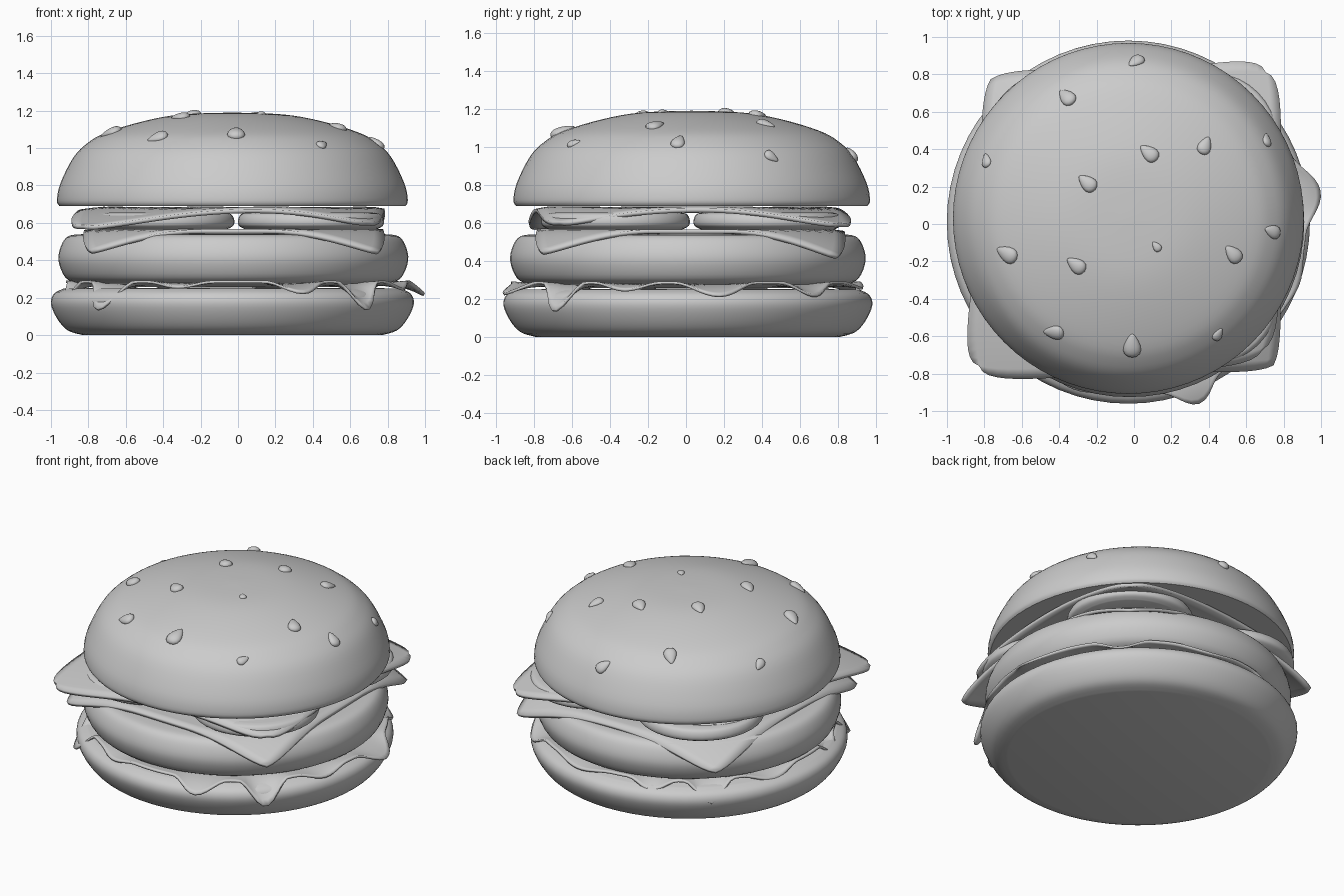
import bpy, bmesh, math
from mathutils import Vector, Matrix

cube = bpy.data.objects.get("Cube")
if cube:
    bpy.data.objects.remove(cube, do_unlink=True)

grey = bpy.data.materials.new("plain grey")
grey.use_nodes = True
grey.diffuse_color = (0.6, 0.6, 0.6, 1)
grey.node_tree.nodes["Principled BSDF"].inputs["Base Color"].default_value = (0.6, 0.6, 0.6, 1)


def finish(name, bm, angle=50, thickness=0):
    bmesh.ops.recalc_face_normals(bm, faces=bm.faces)
    mesh = bpy.data.meshes.new(name)
    bm.to_mesh(mesh)
    bm.free()
    mesh.materials.append(grey)
    obj = bpy.data.objects.new(name, mesh)
    bpy.context.collection.objects.link(obj)
    if thickness:
        solid = obj.modifiers.new("thickness", "SOLIDIFY")
        solid.thickness = thickness
        solid.offset = 0
    bpy.ops.object.select_all(action="DESELECT")
    obj.select_set(True)
    bpy.context.view_layer.objects.active = obj
    bpy.ops.object.shade_smooth_by_angle(angle=math.radians(angle))
    return obj


def smooth_path(points, steps=4):
    """Catmull-Rom curve through profile points."""
    pts = [Vector(p) for p in points]
    out = []
    for i in range(len(pts) - 1):
        a, b, c, d = pts[max(i - 1, 0)], pts[i], pts[i + 1], pts[min(i + 2, len(pts) - 1)]
        for s in range(steps):
            t = s / steps
            out.append(0.5 * (2 * b + (c - a) * t + (2 * a - 5 * b + 4 * c - d) * t**2
                              + (3 * b - 3 * c + d - a) * t**3))
    return out + [pts[-1]]


def lathe(name, profile, centre, segments=64):
    """Turn a radius/height profile about a vertical axis."""
    bm = bmesh.new()
    path = [bm.verts.new((centre[0] + p.x, centre[1], p.y)) for p in profile]
    edges = [bm.edges.new(pair) for pair in zip(path, path[1:])]
    bmesh.ops.spin(bm, geom=path + edges, cent=(*centre, 0), axis=(0, 0, 1),
                   angle=math.tau, steps=segments, use_duplicate=False)
    bmesh.ops.remove_doubles(bm, verts=bm.verts, dist=0.0005)
    return finish(name, bm)


def sheet(name, corners, height, drops, start, rounding, wave, thickness, n=28):
    """Thin square slice whose four corners sag past a start radius."""
    bm = bmesh.new()
    grid = []
    for j in range(n + 1):
        for i in range(n + 1):
            u, v = i / n, j / n
            weights = ((1 - u) * (1 - v), u * (1 - v), u * v, (1 - u) * v)
            x = sum(w * c[0] for w, c in zip(weights, corners))
            y = sum(w * c[1] for w, c in zip(weights, corners))
            edge = ((2 * u - 1) * (2 * v - 1)) ** 2
            k = 1 - rounding * edge ** 3
            x, y = x * k, y * k
            r = math.hypot(x, y)
            sag = sum(w * d for w, d in zip(weights, drops))
            z = height - sag * (max(0, r - start) / (1.05 - start)) ** 1.3
            z += wave * math.sin(4 * math.atan2(y, x) + 0.6) * min(1, r) ** 2
            grid.append(bm.verts.new((x, y, z)))
    for j in range(n):
        for i in range(n):
            a = j * (n + 1) + i
            bm.faces.new((grid[a], grid[a + 1], grid[a + n + 2], grid[a + n + 1]))
    return finish(name, bm, 60, thickness)


# Buns and patty
lathe("bottom_bun", [Vector((0, 0))] + smooth_path(
    [(0.8, 0), (0.88, 0.025), (0.935, 0.085), (0.97, 0.165), (0.955, 0.22), (0.9, 0.25)])
    + [Vector((0, 0.255))], (-0.03, 0.01))
lathe("patty", [Vector((0, 0.27))] + smooth_path(
    [(0.84, 0.275), (0.9, 0.31), (0.935, 0.4), (0.92, 0.48), (0.88, 0.53), (0.8, 0.54)])
    + [Vector((0, 0.54))], (-0.025, 0.01))
CROWN = (-0.03, 0.03)
dome = smooth_path([(0.925, 0.69), (0.938, 0.72), (0.92, 0.81), (0.85, 0.95), (0.77, 1.03),
                    (0.67, 1.085), (0.47, 1.145), (0.27, 1.18), (0, 1.19)])
lathe("top_bun", [Vector((0, 0.69))] + dome, CROWN, 72)

# Lower lettuce: angle, half width, extra reach, droop of each hanging tip
TIPS = [(10, 14, 0.09, 0.07), (45, 12, 0.04, 0.07), (80, 16, 0.02, 0.03), (112, 10, 0.03, 0.06),
        (134, 10, 0.08, 0.12), (160, 14, 0.03, 0.05), (196, 9, 0.04, 0.09), (222, 11, 0.09, 0.15),
        (250, 12, 0.02, 0.03), (290, 11, 0.1, 0.06), (315, 10, 0.06, 0.15), (340, 12, 0.02, 0.04)]
bm = bmesh.new()
rings, spokes = 12, 180
rows = []
for k in range(rings + 1):
    t = k / rings
    row = []
    for s in range(spokes):
        deg = 360 * s / spokes
        reach, droop = 0.92, 0.0
        for angle, width, extra, fall in TIPS:
            d = abs((deg - angle + 180) % 360 - 180) / width
            if d < 1:
                bump = 0.5 + 0.5 * math.cos(math.pi * d)
                reach += extra * bump
                droop += fall * bump
        r = 0.7 + (reach - 0.7) * t
        z = 0.265 + 0.02 * t - droop * t ** 3
        a = math.radians(deg)
        row.append(bm.verts.new((r * math.cos(a), r * math.sin(a), z)))
    rows.append(row)
for inner, outer in zip(rows, rows[1:]):
    for s in range(spokes):
        q = (s + 1) % spokes
        bm.faces.new((inner[s], outer[s], outer[q], inner[q]))
finish("lower_lettuce", bm, 60, 0.014)

# Cheese slice draped over the patty
sheet("cheese_slice", [(-0.83, -0.75), (0.79, -0.8), (0.75, 0.84), (-0.81, 0.82)],
      0.555, (0.11, 0.11, 0.13, 0.12), 0.8, 0.06, 0, 0.022)

# Four tomato slices
for side, x in (("right", -0.41), ("left", 0.39)):
    for end, y in (("front", -0.37), ("back", 0.43)):
        lathe(f"tomato_{end}_{side}", [Vector((0, 0.565))] + smooth_path(
            [(0.35, 0.565), (0.385, 0.585), (0.39, 0.615), (0.375, 0.645), (0.34, 0.655)])
            + [Vector((0, 0.655))], (x, y), 40)

# Upper leaf under the top bun
sheet("upper_lettuce", [(-0.93, -0.85), (0.77, -0.75), (0.79, 0.91), (-0.74, 0.7)],
      0.672, (0.07, 0.11, 0.07, 0.04), 0.72, 0.11, 0.008, 0.022)

# Sesame seeds: x, y, heading of the pointed end, size
SEEDS = [(0.01, 0.87, 240, 1), (-0.36, 0.68, 130, 1.1), (-0.79, 0.34, 120, 0.8),
         (0.08, 0.38, 140, 1.1), (0.38, 0.42, 65, 1), (0.71, 0.45, 60, 0.8),
         (-0.25, 0.22, 140, 1.1), (0.74, -0.04, 165, 1), (0.53, -0.16, 135, 1.1),
         (-0.68, -0.16, 155, 1.2), (-0.31, -0.22, 145, 1.1), (0.12, -0.12, 130, 0.6),
         (-0.43, -0.58, 185, 1.1), (-0.01, -0.65, 90, 1.3), (0.45, -0.59, 70, 0.75)]
for number, (x, y, heading, size) in enumerate(SEEDS, 1):
    out = Vector((x - CROWN[0], y - CROWN[1], 0))
    r = out.length
    a, b = next((p, q) for p, q in zip(dome[4:], dome[5:]) if p.x >= r >= q.x)
    z = a.y + (b.y - a.y) * (a.x - r) / (a.x - b.x)
    normal = (out.normalized() * (b.y - a.y) + Vector((0, 0, a.x - b.x))).normalized()
    h = math.radians(heading)
    along = Vector((math.cos(h), math.sin(h), 0))
    along = (along - normal * along.dot(normal)).normalized()
    frame = Matrix((along, normal.cross(along), normal)).transposed().to_4x4()
    bm = bmesh.new()
    bmesh.ops.create_uvsphere(bm, u_segments=16, v_segments=10, radius=1)
    for v in bm.verts:
        taper = 1 - 0.45 * v.co.x
        v.co = Vector((v.co.x * 0.052, v.co.y * taper * 0.034, v.co.z * taper * 0.02)) * size
    bm.transform(Matrix.Translation((x, y, z)) @ frame)
    finish(f"sesame_seed_{number}", bm)
